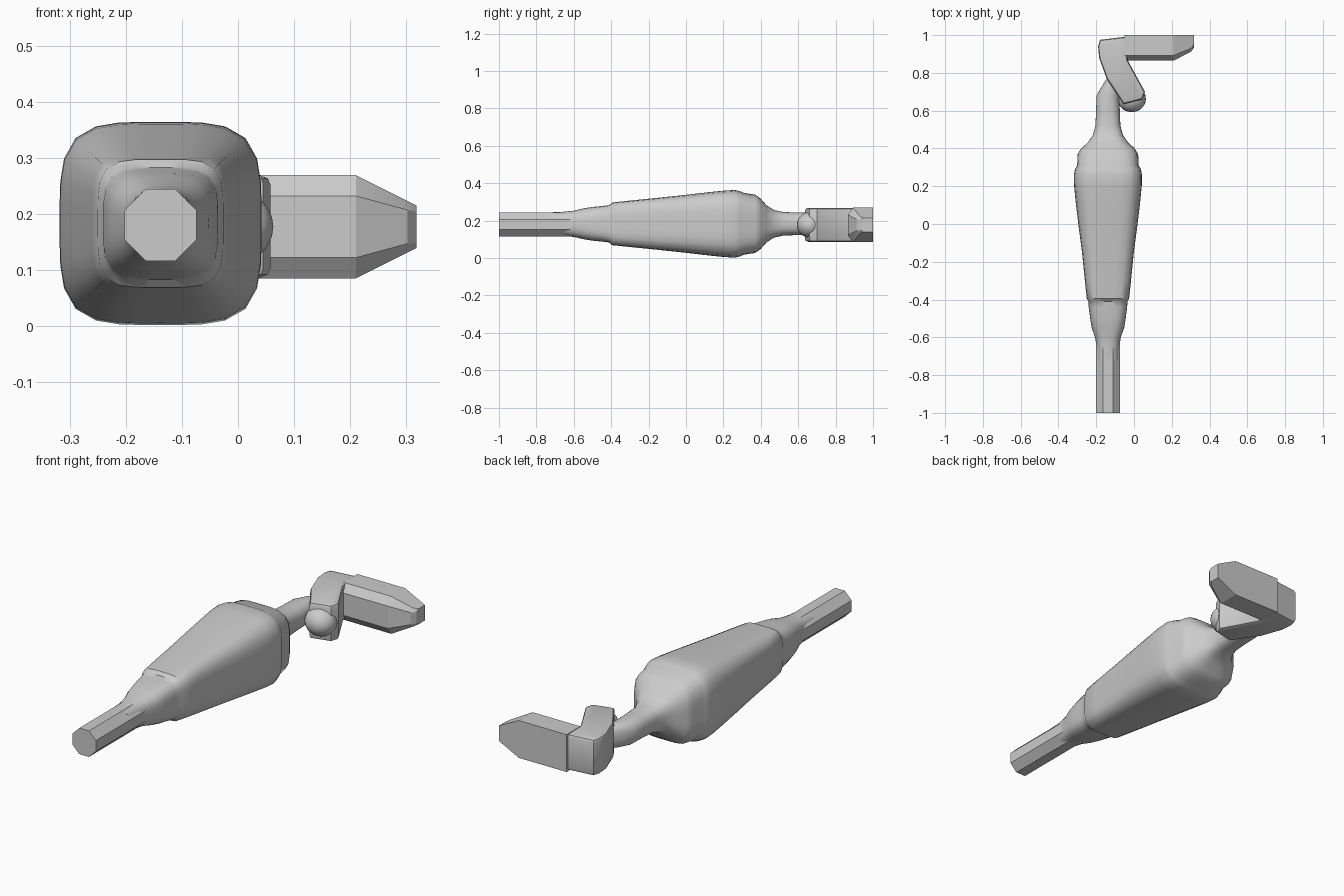
import bpy, bmesh, math

if "Cube" in bpy.data.objects:
    bpy.data.objects.remove(bpy.data.objects["Cube"])

CX, CZ = -0.138, 0.183


def finish(name, bm, angle=35):
    bmesh.ops.recalc_face_normals(bm, faces=bm.faces)
    me = bpy.data.meshes.new(name)
    bm.to_mesh(me)
    bm.free()
    ob = bpy.data.objects.new(name, me)
    bpy.context.collection.objects.link(ob)
    bpy.ops.object.select_all(action='DESELECT')
    ob.select_set(True)
    bpy.context.view_layer.objects.active = ob
    bpy.ops.object.shade_smooth_by_angle(angle=math.radians(angle))
    return ob


def loft(name, rings, angle=35):
    bm = bmesh.new()
    vs = [[bm.verts.new(p) for p in r] for r in rings]
    n = len(vs[0])
    for a, b in zip(vs, vs[1:]):
        for i in range(n):
            j = (i + 1) % n
            bm.faces.new((a[i], a[j], b[j], b[i]))
    bm.faces.new(vs[0])
    bm.faces.new(vs[-1])
    return finish(name, bm, angle)


def section(y, rx, rz, power, cx=CX, n=32):
    # rounded-square ring around the long axis
    ring = []
    for i in range(n):
        t = 2 * math.pi * i / n
        c, s = math.cos(t), math.sin(t)
        k = (abs(c) ** power + abs(s) ** power) ** (-1 / power)
        ring.append((cx + rx * c * k, y, CZ + rz * s * k))
    return ring


# Octagonal front shaft
R = 0.064 / math.cos(math.pi / 8)
octagon = [math.pi / 8 + i * math.pi / 4 for i in range(8)]
loft("front_shaft", [[(CX + R * math.cos(a), y, 0.180 + R * math.sin(a)) for a in octagon]
                     for y in (-1.0, -0.58)])

# Grip with front collar, rear band and neck
loft("grip", [section(*s) for s in (
    (-0.73, 0.060, 0.061, 2.3), (-0.66, 0.059, 0.064, 2.5), (-0.60, 0.068, 0.070, 2.8),
    (-0.55, 0.086, 0.082, 3.0), (-0.50, 0.094, 0.090, 3.5), (-0.44, 0.102, 0.096, 4.0),
    (-0.41, 0.103, 0.100, 4.5), (-0.395, 0.112, 0.114, 4.5), (-0.30, 0.122, 0.124, 4.5),
    (-0.15, 0.137, 0.139, 4.5), (0.0, 0.157, 0.155, 4.2), (0.12, 0.171, 0.169, 4.0),
    (0.20, 0.179, 0.177, 4.0), (0.26, 0.180, 0.181, 4.0), (0.29, 0.175, 0.174, 4.0),
    (0.31, 0.163, 0.165, 4.0), (0.37, 0.160, 0.156, 4.0), (0.40, 0.142, 0.134, 3.8),
    (0.43, 0.108, 0.100, 3.4), (0.47, 0.080, 0.074, 3.0), (0.52, 0.066, 0.063, 2.6),
    (0.60, 0.063, 0.060, 2.4), (0.68, 0.060, 0.060, 2.4, -0.138), (0.73, 0.045, 0.057, 2.4, -0.125),
    (0.77, 0.024, 0.050, 2.4, -0.120))])

# Slanted crank arm, extruded outline with softened rims
outline = [(-0.180, 0.975), (-0.04, 0.992), (-0.035, 0.87), (0.058, 0.70), (0.045, 0.66),
           (-0.055, 0.635), (-0.145, 0.77), (-0.185, 0.88), (-0.190, 0.94)]
bm = bmesh.new()
base = bm.faces.new([bm.verts.new((x, y, 0.087)) for x, y in outline])
ext = bmesh.ops.extrude_face_region(bm, geom=[base])
top = [g for g in ext["geom"] if isinstance(g, bmesh.types.BMVert)]
bmesh.ops.translate(bm, verts=top, vec=(0, 0, 0.181))
rims = [e for e in bm.edges if abs(e.verts[0].co.z - e.verts[1].co.z) < 1e-5]
bmesh.ops.bevel(bm, geom=rims, offset=0.016, segments=2, profile=0.5, affect='EDGES')
finish("crank_arm", bm)

# Rounded knuckle joining neck and arm
bm = bmesh.new()
bmesh.ops.create_uvsphere(bm, u_segments=20, v_segments=12, radius=1)
for v in bm.verts:
    v.co = (-0.012 + v.co.x * 0.075, 0.662 + v.co.y * 0.070, CZ - 0.006 + v.co.z * 0.068)
finish("knuckle", bm, 60)


# Faceted handle tapering to a blunt tip
def handle_ring(x, yf, yc, hz_front, hz, cz=0.177):
    half = [(1.0, hz), (yc, hz), (yf, hz_front)]
    return ([(x, y, cz + z) for y, z in half] +
            [(x, y, cz - z) for y, z in reversed(half)])


loft("handle", [handle_ring(-0.05, 0.865, 0.893, 0.055, 0.092),
                handle_ring(0.21, 0.865, 0.893, 0.055, 0.092),
                handle_ring(0.302, 0.912, 0.930, 0.030, 0.046),
                handle_ring(0.318, 0.935, 0.950, 0.028, 0.038)], 25)
